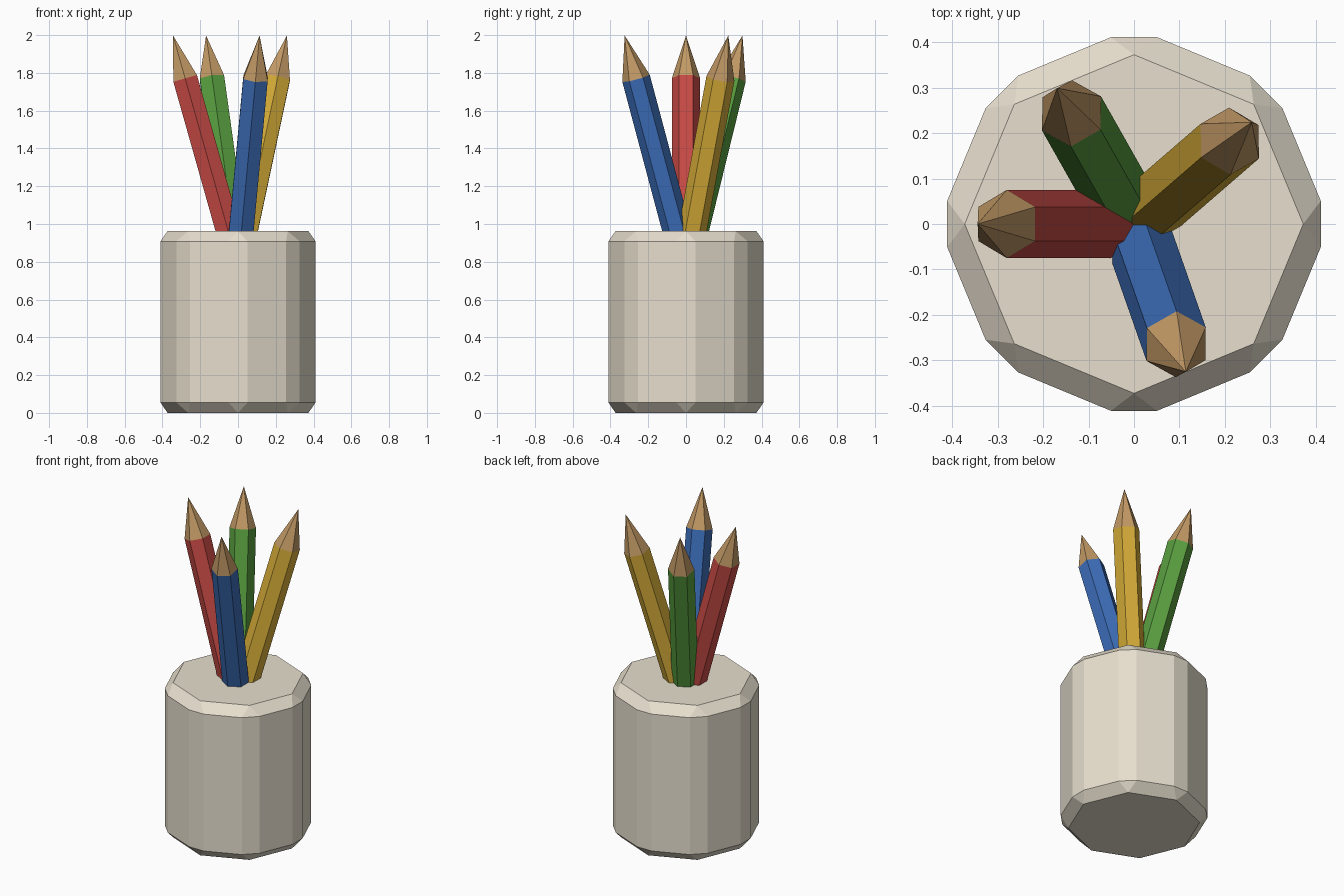
import bpy, bmesh
from mathutils import Vector, Matrix

if "Cube" in bpy.data.objects:
    bpy.data.objects.remove(bpy.data.objects["Cube"])

def material(name, rgb):
    m = bpy.data.materials.new(name)
    m.diffuse_color = (*rgb, 1)
    m.use_nodes = True
    m.node_tree.nodes["Principled BSDF"].inputs["Base Color"].default_value = m.diffuse_color
    return m

def add_object(name, bm, mats):
    bmesh.ops.recalc_face_normals(bm, faces=bm.faces)
    me = bpy.data.meshes.new(name)
    bm.to_mesh(me)
    bm.free()
    for m in mats:
        me.materials.append(m)
    ob = bpy.data.objects.new(name, me)
    bpy.context.collection.objects.link(ob)
    return ob

# Cup: eight-sided solid with every edge chamfered
HEIGHT = 0.963
bm = bmesh.new()
bmesh.ops.create_cone(bm, cap_ends=True, segments=8, radius1=0.432, radius2=0.432,
                      depth=HEIGHT, matrix=Matrix.Translation((0, 0, HEIGHT / 2)))
bmesh.ops.bevel(bm, geom=bm.edges[:], offset=0.055, offset_type='OFFSET',
                segments=1, profile=0.5, affect='EDGES')
add_object("cup", bm, [material("cup_clay", (0.80, 0.74, 0.62))])

# Pencils: hexagonal shafts with sharpened wooden tips, fanning out from the cup
wood = material("pencil_wood", (0.54, 0.32, 0.13))
BASE = Vector((0, 0, 0.78))
RADIUS, TIP = 0.075, 0.236

def pencil(name, tip, rgb):
    axis = Vector(tip) - BASE
    length = axis.length
    rot = Vector((0, 0, 1)).rotation_difference(axis).to_matrix().to_4x4()
    place = Matrix.Translation(BASE) @ rot
    shaft = length - TIP
    bm = bmesh.new()
    bmesh.ops.create_cone(bm, cap_ends=True, segments=6, radius1=RADIUS, radius2=RADIUS,
                          depth=shaft, matrix=Matrix.Translation((0, 0, shaft / 2)))
    top = max(bm.faces, key=lambda f: f.calc_center_median().z)
    for f in bmesh.ops.poke(bm, faces=[top])["faces"]:
        f.material_index = 1
    max(bm.verts, key=lambda v: v.co.z - v.co.xy.length).co = (0, 0, length)
    bm.transform(place)
    add_object(name, bm, [material(name + "_paint", rgb), wood])

pencil("red_pencil", (-0.344, 0, 1.998), (0.58, 0.07, 0.06))
pencil("blue_pencil", (0.114, -0.325, 1.998), (0.045, 0.153, 0.48))
pencil("yellow_pencil", (0.259, 0.224, 1.998), (0.68, 0.42, 0.04))
pencil("green_pencil", (-0.169, 0.299, 1.998), (0.10, 0.35, 0.05))
